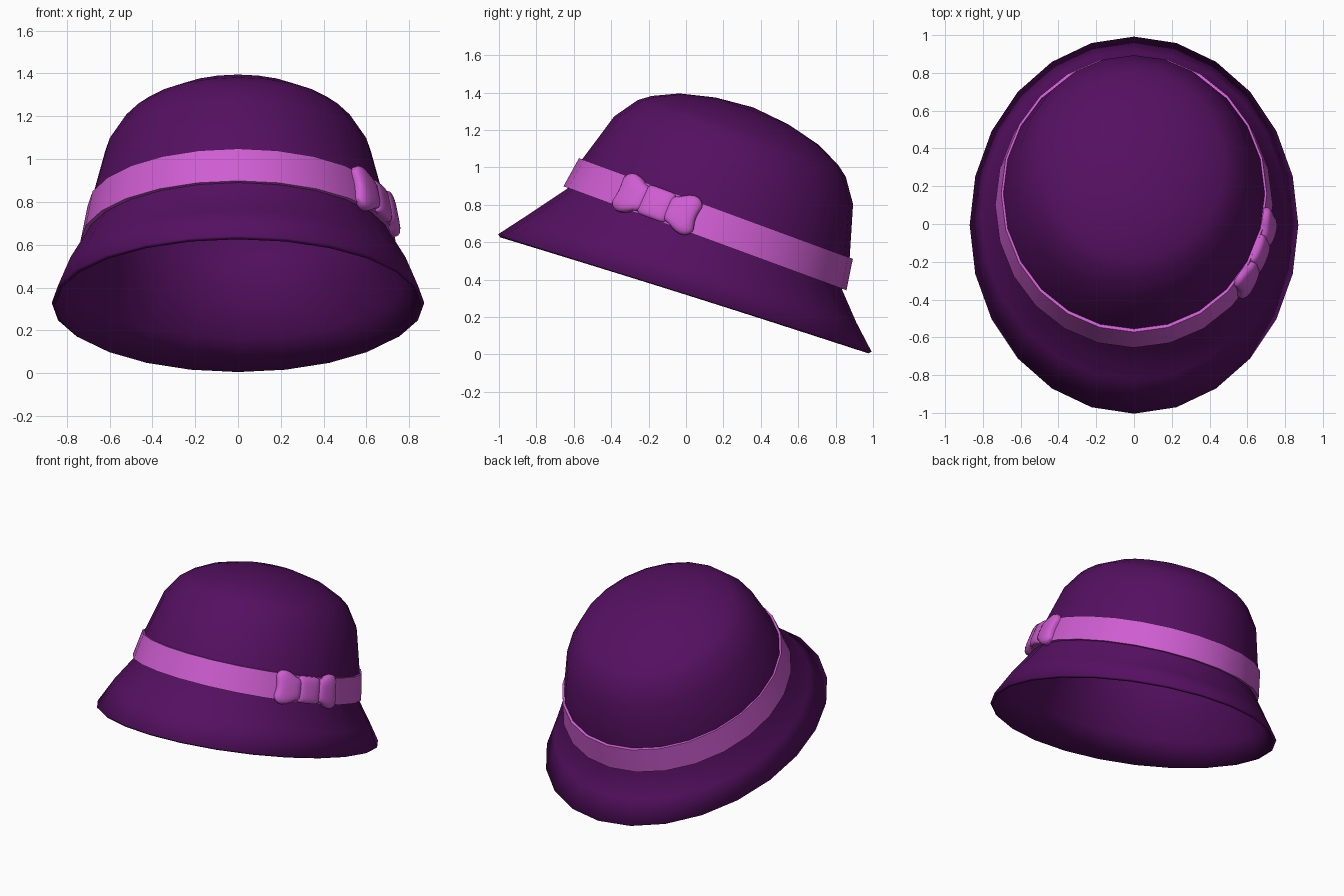
import bpy
import math

if "Cube" in bpy.data.objects:
    bpy.data.objects.remove(bpy.data.objects["Cube"])

SIDES = 24
TILT = math.atan2(0.345, 0.938)
C, S = math.cos(TILT), math.sin(TILT)


def to_world(x, u, v):
    """Hat frame (x, along the band, up the crown) to world, tilted to the back."""
    return (x, 0.16 + C * u + S * v, 0.78 - S * u + C * v)


def material(name, rgb):
    m = bpy.data.materials.new(name)
    m.diffuse_color = (*rgb, 1)
    m.use_nodes = True
    m.node_tree.nodes["Principled BSDF"].inputs["Base Color"].default_value = m.diffuse_color
    return m


purple = material("deep purple felt", (0.09, 0.005, 0.118))
pink = material("orchid pink ribbon", (0.62, 0.11, 0.64))


def make(name, verts, faces, mat, angle):
    me = bpy.data.meshes.new(name)
    me.from_pydata(verts, [], faces)
    me.materials.append(mat)
    ob = bpy.data.objects.new(name, me)
    bpy.context.collection.objects.link(ob)
    bpy.ops.object.select_all(action='DESELECT')
    ob.select_set(True)
    bpy.context.view_layer.objects.active = ob
    bpy.ops.object.shade_smooth_by_angle(angle=math.radians(angle))
    return ob


def rings(profile, closed=False):
    """Stack elliptical rings: (half width x, half length u, height v, extra tilt)."""
    verts, faces = [], []
    for hx, hu, v, t in profile:
        for i in range(SIDES):
            a = 2 * math.pi * i / SIDES
            verts.append(to_world(hx * math.cos(a), hu * math.sin(a), v + t * math.sin(a)))
    n = len(profile)
    for k in range(n if closed else n - 1):
        for i in range(SIDES):
            j, k2 = (i + 1) % SIDES, (k + 1) % n
            faces.append((k * SIDES + i, k * SIDES + j, k2 * SIDES + j, k2 * SIDES + i))
    return verts, faces


# Hat shell: flared brim, straight band zone, domed crown, closed by a fan
profile = [(0.870, 1.045, -0.481, 0.050), (0.810, 0.915, -0.335, 0.022),
           (0.715, 0.783, -0.175, 0.0), (0.692, 0.762, 0.0, 0.0),
           (0.620, 0.680, 0.275, 0), (0.540, 0.592, 0.400, 0),
           (0.483, 0.530, 0.446, 0), (0.360, 0.395, 0.510, 0),
           (0.189, 0.207, 0.556, 0)]
verts, faces = rings(profile)
base = (len(profile) - 1) * SIDES
verts.append(to_world(0, 0, 0.576))
faces += [(base + i, base + (i + 1) % SIDES, len(verts) - 1) for i in range(SIDES)]
hat = make("hat_shell", verts, faces, purple, 50)
mod = hat.modifiers.new("felt thickness", 'SOLIDIFY')
mod.thickness = 0.02
mod.offset = -1

# Ribbon band: closed rectangular section around the crown
verts, faces = rings([(0.735, 0.806, -0.170, 0), (0.703, 0.780, 0.0, 0),
                      (0.688, 0.758, 0.0, 0), (0.708, 0.777, -0.170, 0)], closed=True)
make("ribbon_band", verts, faces, pink, 35)


# Bow: puffed pads wrapped onto the band
def pad(name, a0, a1, height, puff, flare=0, n=10):
    """flare = -1 or 1 widens and notches that end (bow loop), 0 gives the knot."""
    verts, faces = [], []
    for layer in (1, 0):
        for i in range(n + 1):
            s = math.sin(math.pi / 2 * (2 * i / n - 1))
            for j in range(n + 1):
                t = math.sin(math.pi / 2 * (2 * j / n - 1))
                out = s * flare
                h = height + (0.032 * math.sin(max(0, out + 0.6) * 1.6) if flare else 0)
                h *= 1 - (0.22 if flare else 0.06) * s ** 6
                notch = 0.025 * max(0, out) * (1 - t * t) * flare
                a = (a0 + a1) / 2 + s * (a1 - a0) / 2 * (1 - 0.12 * t ** 6) - notch
                v = -0.085 + h * t
                k = min(1, max(0, -v / 0.17))
                dome = math.sqrt(max(0, (1 - s ** 4) * (1 - t ** 4)))
                off = 0.008 + puff * dome if layer else -0.012
                verts.append(to_world((0.703 + 0.032 * k + off) * math.cos(a),
                                      (0.780 + 0.026 * k + off) * math.sin(a), v))
    m = n + 1
    for i in range(n):
        for j in range(n):
            q = (i * m + j, (i + 1) * m + j, (i + 1) * m + j + 1, i * m + j + 1)
            faces.append(q)
            faces.append(tuple(x + m * m for x in reversed(q)))
    # side walls
    loop = ([i * m for i in range(n)] + [n * m + j for j in range(n)]
            + [i * m + n for i in range(n, 0, -1)] + [j for j in range(n, 0, -1)])
    for p, q in zip(loop, loop[1:] + loop[:1]):
        faces.append((q, p, p + m * m, q + m * m))
    ob = make(name, verts, faces, pink, 60)
    # outward normals
    bpy.ops.object.mode_set(mode='EDIT')
    bpy.ops.mesh.select_all(action='SELECT')
    bpy.ops.mesh.normals_make_consistent(inside=False)
    bpy.ops.object.mode_set(mode='OBJECT')
    return ob


pad("bow_loop_front", -0.725, -0.475, 0.078, 0.030, -1)
pad("bow_knot", -0.505, -0.285, 0.085, 0.026)
pad("bow_loop_back", -0.315, -0.080, 0.078, 0.030, 1)
